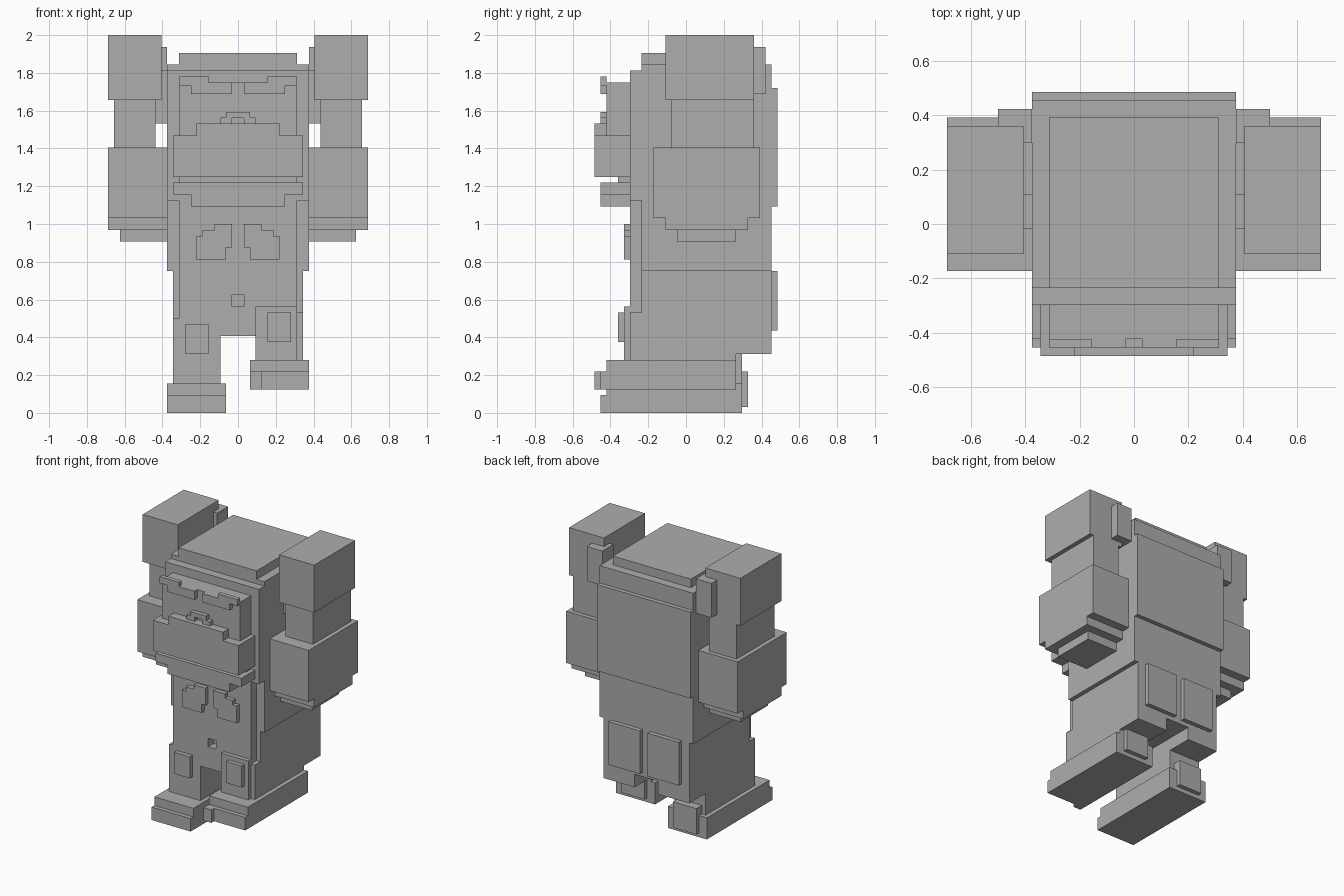
import bpy
import bmesh
from mathutils import Matrix, Vector

cube = bpy.data.objects.get("Cube")
if cube:
    bpy.data.objects.remove(cube, do_unlink=True)

U = 1 / 32  # one block unit

grey = bpy.data.materials.new("plain_grey")
grey.use_nodes = True
COLOUR = (0.42, 0.42, 0.42, 1)
grey.diffuse_color = COLOUR
grey.node_tree.nodes["Principled BSDF"].inputs["Base Color"].default_value = COLOUR


def part(name, *boxes, mirror=False):
    """Build one part from boxes given as (x range, y range, z range) in blocks."""
    bm = bmesh.new()
    for ranges in boxes:
        lo, hi = Vector([r[0] for r in ranges]), Vector([r[1] for r in ranges])
        mat = Matrix.Translation((lo + hi) / 2 * U) @ Matrix.Diagonal((*((hi - lo) * U), 1))
        bmesh.ops.create_cube(bm, size=1, matrix=mat)
    if mirror:
        geom = bm.verts[:] + bm.edges[:] + bm.faces[:]
        copy = bmesh.ops.duplicate(bm, geom=geom)["geom"]
        verts = [g for g in copy if isinstance(g, bmesh.types.BMVert)]
        bmesh.ops.scale(bm, vec=(-1, 1, 1), verts=verts)
        bmesh.ops.reverse_faces(bm, faces=[g for g in copy if isinstance(g, bmesh.types.BMFace)])
    mesh = bpy.data.meshes.new(name)
    bm.to_mesh(mesh)
    bm.free()
    mesh.materials.append(grey)
    obj = bpy.data.objects.new(name, mesh)
    bpy.context.collection.objects.link(obj)
    return obj


def wide(x):
    return (-x, x)


FRONT, BACK = -7.5, 14.5
BELLY, FACE = -9.5, -13.5

# Trunk
part("torso", (wide(12), (FRONT, BACK), (24, 59)))
part("hips", (wide(11), (FRONT, BACK), (13, 24)))
part("back_plate", (wide(12), (BACK, 15.5), (35, 55)))
part("belly_plate",
     (wide(10), (BELLY, FRONT), (20, 36)),
     ((-10, -1), (BELLY, FRONT), (18, 20)),
     ((1, 10), (BELLY, FRONT), (18, 20)),
     (wide(10), (BELLY, FRONT), (13, 18)))
part("chest_pads",
     ((2, 7), (-10.5, BELLY), (26, 30)),
     ((1, 6), (-10.5, BELLY), (28, 31)),
     ((1, 4), (-10.5, BELLY), (28, 32)), mirror=True)
part("seat_pads", ((1, 9), (BACK, 15.5), (14, 24)), mirror=True)

# Head
part("head_front", (wide(12), (BELLY, FRONT), (36, 58)))
part("crown", (wide(10), (FRONT, 12.5), (59, 61)))
part("face", (wide(10), (FACE, BELLY), (47, 56)))
part("brows",
     ((1, 8), (-14.5, FACE), (54, 56)),
     ((5, 10), (-14.5, FACE), (56, 57)),
     ((8, 10), (-14.5, FACE), (55.5, 56)), mirror=True)
part("nose",
     (wide(2), (-14.5, FACE), (50, 51)),
     ((1, 3), (-14.5, FACE), (49, 50)), mirror=True)
part("upper_jaw",
     (wide(11), (-15.5, BELLY), (40, 47)),
     (wide(7), (-15.5, FACE), (47, 49)))
part("mouth", (wide(10), (-11.5, BELLY), (39, 40)))
part("lower_jaw",
     (wide(11), (-14.5, BELLY), (37, 39)),
     (wide(8), (-14.5, BELLY), (35, 37)))
part("ears", ((12, 14), (-0.5, 3.5), (49, 58)), mirror=True)

# Raised arms
part("upper_arms",
     ((12, 22), (-5.5, 12.5), (33, 45)),
     ((12, 22), (-3.5, 10.5), (31, 33)),
     ((12, 20), (-1.5, 8.5), (29, 31)), mirror=True)
part("forearms", ((14, 21), (-2.5, 11.5), (45, 53)), mirror=True)
part("hands", ((13, 22), (-3.5, 11.5), (53, 64)), mirror=True)
part("thumbs", ((12, 16), (9.5, 13.5), (54, 62)), mirror=True)

# Legs: the right one stands, the left one is lifted
part("right_leg",
     ((-11, -3), (BELLY, FRONT), (5, 16)),
     ((-11, -3), (FRONT, BACK), (10, 13)),
     ((-11, -3), (FRONT, 8.5), (5, 10)))
part("left_leg",
     ((3, 10), (-10.5, FRONT), (9, 18)),
     ((10, 11), (BELLY, FRONT), (9, 17)),
     ((3, 11), (FRONT, BACK), (10, 13)),
     ((3, 11), (FRONT, 8.5), (9, 10)))
part("right_knee_pad", ((-9, -5), (-10.5, BELLY), (10, 15)))
part("left_knee_pad", ((5, 9), (-11.5, -10.5), (12, 17)))

# Feet with toes and heel pads
part("right_foot",
     ((-12, -2), (FACE, 9.5), (0, 5)),
     ((-12, -2), (-14.5, FACE), (0, 3)))
part("left_foot",
     ((2, 12), (FACE, 8.5), (4, 9)),
     ((4, 12), (-14.5, FACE), (4, 7)),
     ((2, 4), (-15.5, FACE), (4, 7)))
part("right_heel_pad", ((-10, -4), (8.5, 10.5), (1, 7)))
part("left_heel_pad", ((4, 10), (8.5, 9.5), (5, 10)))
